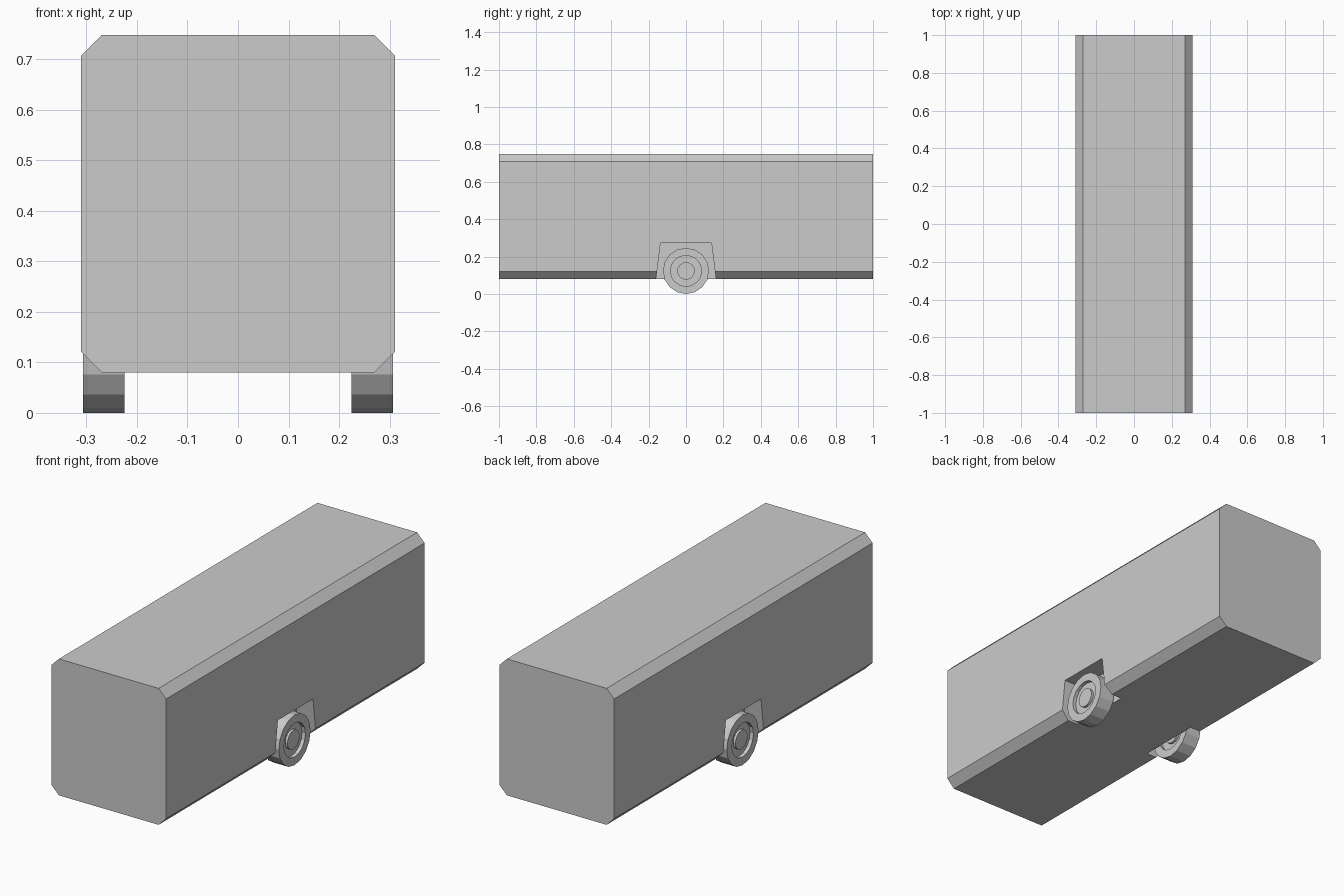
import bpy, bmesh, math

if "Cube" in bpy.data.objects:
    bpy.data.objects.remove(bpy.data.objects["Cube"])


def make_object(name, bm):
    bmesh.ops.recalc_face_normals(bm, faces=bm.faces)
    mesh = bpy.data.meshes.new(name)
    bm.to_mesh(mesh)
    bm.free()
    obj = bpy.data.objects.new(name, mesh)
    bpy.context.collection.objects.link(obj)
    return obj


def prism(name, points, direction):
    """Extrude a closed outline of 3D points along a direction."""
    bm = bmesh.new()
    face = bm.faces.new([bm.verts.new(p) for p in points])
    ext = bmesh.ops.extrude_face_region(bm, geom=[face], use_keep_orig=True)
    verts = [g for g in ext["geom"] if isinstance(g, bmesh.types.BMVert)]
    bmesh.ops.translate(bm, verts=verts, vec=direction)
    return make_object(name, bm)


def lathe_x(name, profile, centre, sides=16):
    """Revolve (x, radius) points about the x axis and cap both ends."""
    bm = bmesh.new()
    rings = []
    for x, r in profile:
        ring = []
        for i in range(sides):
            a = 2 * math.pi * i / sides
            ring.append(bm.verts.new((centre[0] + x,
                                      centre[1] + r * math.sin(a),
                                      centre[2] - r * math.cos(a))))
        rings.append(ring)
    for a, b in zip(rings, rings[1:]):
        for i in range(sides):
            j = (i + 1) % sides
            bm.faces.new((a[i], a[j], b[j], b[i]))
    bm.faces.new(rings[0])
    bm.faces.new(rings[-1])
    return make_object(name, bm)


# Trailer body with chamfered long edges
half = [(0.27, 0.08), (0.311, 0.121), (0.311, 0.707), (0.27, 0.748)]
outline = half + [(-x, z) for x, z in reversed(half)]
body = prism("trailer_body", [(x, -1, z) for x, z in outline], (0, 2, 0))

# Wheel profile: tyre with a recessed rim and raised hub on both faces
side = [(0.035, 0.047), (0.023, 0.047), (0.023, 0.083), (0.041, 0.083), (0.041, 0.123)]
wheel_profile = [(-x, r) for x, r in side] + list(reversed(side))

for s, label in ((-1, "left"), (1, "right")):
    # Wheel arch cut out of the body
    arch = [(-0.17, 0.0), (0.17, 0.0), (0.136, 0.273), (-0.136, 0.273)]
    cutter = prism("arch_cutter", [(s * 0.214, y, z) for y, z in arch], (s * 0.2, 0, 0))
    cutter.hide_render = True
    mod = body.modifiers.new("arch", "BOOLEAN")
    mod.operation = "DIFFERENCE"
    mod.solver = "EXACT"
    mod.object = cutter
    bpy.context.view_layer.objects.active = body
    bpy.ops.object.modifier_apply(modifier=mod.name)
    bpy.data.objects.remove(cutter)

    lathe_x(label + "_wheel", wheel_profile, (s * 0.266, 0, 0.123))
